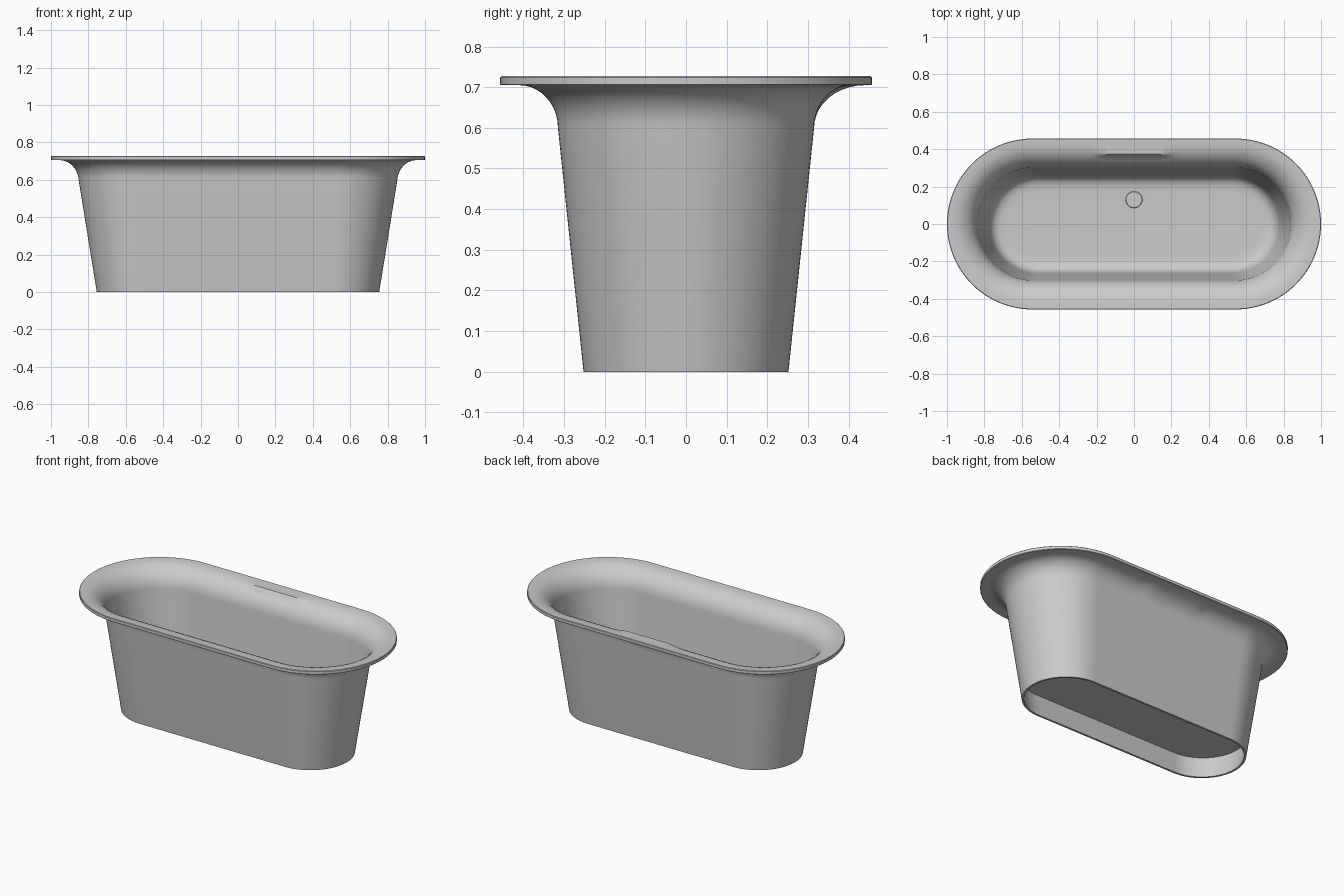
import bpy, bmesh
from math import sin, cos, radians, pi

if "Cube" in bpy.data.objects:
    bpy.data.objects.remove(bpy.data.objects["Cube"])


def arc(cr, cz, rr, rz, angles):
    """Quarter-ellipse points that turn a steep wall into a flat rim."""
    return [(cr - rr * cos(radians(t)), cz + rz * sin(radians(t))) for t in angles]


# Cross-section of the shell (distance from the long axis, height),
# running from under the floor, round the rim, and back to the basin floor
UP, DOWN = range(0, 91, 9), range(90, -1, -9)
wall_out = [(.252 + .063 * k / 6, .1 * k) for k in range(6)]
wall_in = [(.29, .5), (.28, .4), (.27, .3), (.262, .225), (.256, .195),
           (.244, .17), (.225, .155), (.20, .149), (.17, .147)]
edge = [(.455, .705), (.457, .707), (.457, .724), (.454, .727)]
start = [(.252, .135), (.239, 0)] + wall_out
plain = start + arc(.41, .6, .095, .105, UP) + edge + arc(.432, .595, .132, .131, DOWN) + wall_in

# Same section through the ledge in the middle of the back rim
ledge_lip = [(.432, .726), (.411, .725), (.374, .724), (.368, .719), (.362, .704)]
ledge = (start + arc(.44, .6, .125, .105, UP) + edge + ledge_lip
         + arc(.432, .595, .132, .131, DOWN)[5:] + wall_in)

# Stadium outline: (position along the straight, outward direction)
N, S = 48, 60
outline = [(1, cos(-pi / 2 + pi * i / N), sin(-pi / 2 + pi * i / N)) for i in range(N)]
outline += [(1 - 2 * i / S, 0, 1) for i in range(S)]
outline += [(-1, cos(pi / 2 + pi * i / N), sin(pi / 2 + pi * i / N)) for i in range(N)]
outline += [(-1 + 2 * i / S, 0, -1) for i in range(S)]


def ledge_weight(sx, ny):
    if ny < .999:
        return 0
    t = min(max((.24 - abs(sx) * .54) / .10, 0), 1)
    return t * t * (3 - 2 * t)


def finish(name, bm):
    bmesh.ops.recalc_face_normals(bm, faces=bm.faces)
    mesh = bpy.data.meshes.new(name)
    bm.to_mesh(mesh)
    bm.free()
    obj = bpy.data.objects.new(name, mesh)
    bpy.context.collection.objects.link(obj)
    bpy.ops.object.select_all(action='DESELECT')
    obj.select_set(True)
    bpy.context.view_layer.objects.active = obj
    bpy.ops.object.shade_smooth_by_angle(angle=radians(35))
    return obj


# Tub shell with flared rim, back ledge and hollow base
bm = bmesh.new()
rings = []
for (r0, z0), (r1, z1) in zip(plain, ledge):
    ring = []
    for sx, nx, ny in outline:
        w = ledge_weight(sx, ny)
        r, z = r0 + (r1 - r0) * w, z0 + (z1 - z0) * w
        a = .503 + .04 * min(z / .7, 1)
        ring.append(bm.verts.new((sx * a + r * nx, r * ny, z)))
    rings.append(ring)
for lo, hi in zip(rings, rings[1:]):
    for i in range(len(lo)):
        j = (i + 1) % len(lo)
        bm.faces.new((lo[i], lo[j], hi[j], hi[i]))
bm.faces.new(rings[0])
bm.faces.new(rings[-1])
finish("tub_shell", bm)

# Drain cover in the floor
bm = bmesh.new()
bmesh.ops.create_cone(bm, cap_ends=True, segments=40, radius1=.046, radius2=.042, depth=.006)
bmesh.ops.translate(bm, verts=bm.verts, vec=(0, .13, .148))
finish("drain_cover", bm)
